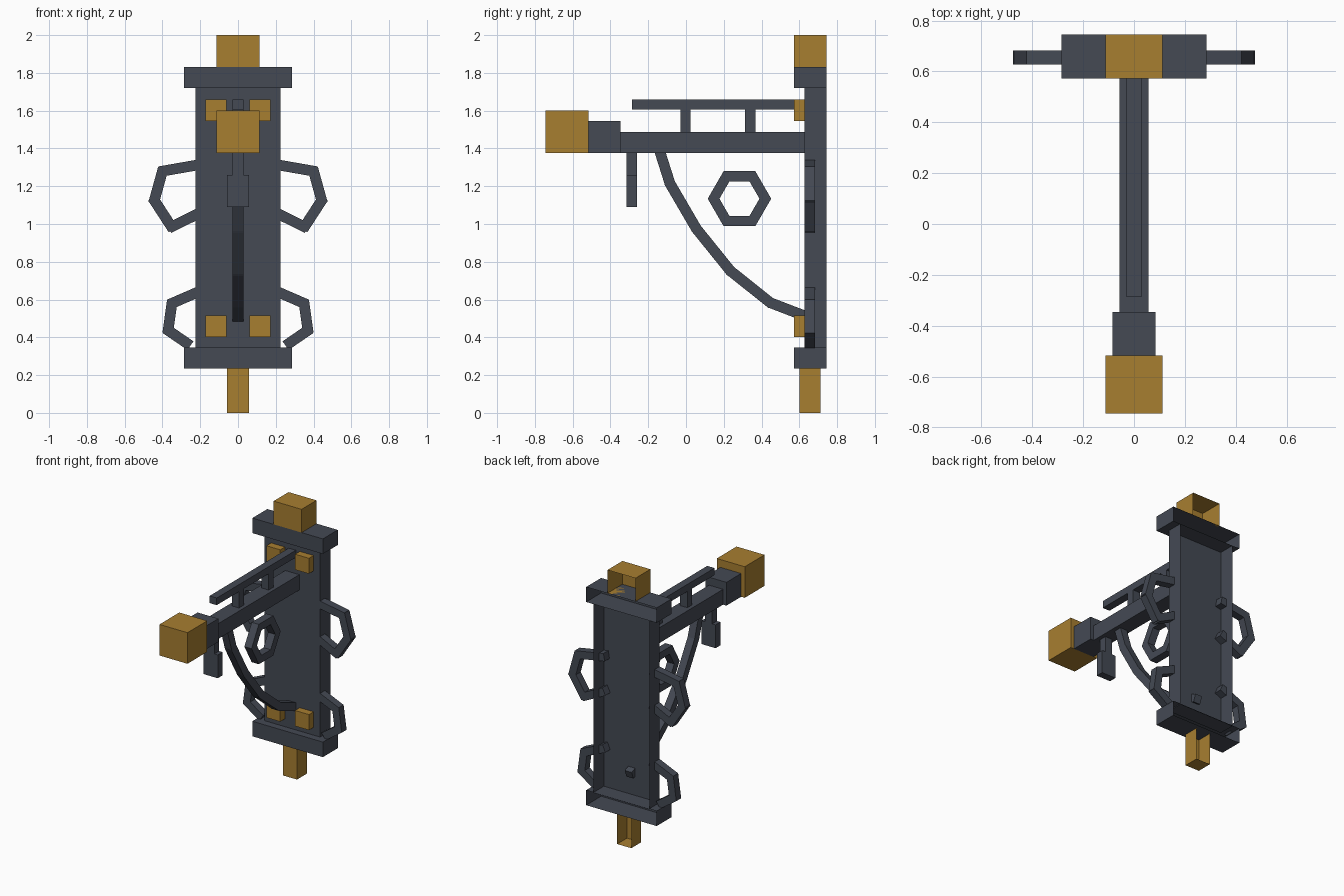
import bpy, bmesh, math
from mathutils import Vector

cube = bpy.data.objects.get("Cube")
if cube:
    bpy.data.objects.remove(cube, do_unlink=True)


def material(name, rgb):
    m = bpy.data.materials.new(name)
    m.use_nodes = True
    m.diffuse_color = (*rgb, 1)
    bsdf = next(n for n in m.node_tree.nodes if n.type == 'BSDF_PRINCIPLED')
    bsdf.inputs["Base Color"].default_value = (*rgb, 1)
    return m


IRON = material("dark iron", (0.058, 0.067, 0.088))
BRASS = material("aged brass", (0.39, 0.21, 0.03))


def finish(name, bm, mat):
    mesh = bpy.data.meshes.new(name)
    bm.to_mesh(mesh)
    bm.free()
    mesh.materials.append(mat)
    obj = bpy.data.objects.new(name, mesh)
    bpy.context.collection.objects.link(obj)
    return obj


def box(name, x, y, z, mat=IRON, open_back=False):
    """Box from (min, max) pairs; open_back leaves out the face towards the wall."""
    bm = bmesh.new()
    bmesh.ops.create_cube(bm, size=1)
    for v in bm.verts:
        v.co = Vector([(a + b) / 2 + c * (b - a) for (a, b), c in zip((x, y, z), v.co)])
    if open_back:
        bm.normal_update()
        back = [f for f in bm.faces if f.normal.y > 0.9]
        bmesh.ops.delete(bm, geom=back, context='FACES_ONLY')
    return finish(name, bm, mat)


def bar_chain(name, points, side, half, extend):
    """Straight square bars along a path, each running a little past its joints."""
    bm = bmesh.new()
    side = Vector(side)
    points = [Vector(p) for p in points]
    for a, b in zip(points, points[1:]):
        along = (b - a).normalized()
        across = along.cross(side)
        mid, length = (a + b) / 2, (b - a).length / 2 + extend
        for v in bmesh.ops.create_cube(bm, size=2)["verts"]:
            c = v.co.copy()
            v.co = mid + along * c.x * length + across * c.y * half + side * c.z * half
    bmesh.ops.recalc_face_normals(bm, faces=bm.faces)
    return finish(name, bm, IRON)


def sym(half):
    return (-half, half)


BACK = 0.745

# Back plate with its cross bars and finials, hollow towards the wall
box("back_plate", sym(0.225), (0.627, BACK), (0.34, 1.72), open_back=True)
box("upper_cross_bar", sym(0.285), (0.573, BACK), (1.72, 1.83), open_back=True)
box("lower_cross_bar", sym(0.285), (0.573, BACK), (0.235, 0.345), open_back=True)
box("top_finial", sym(0.113), (0.573, BACK), (1.83, 2.0), BRASS, True)
box("bottom_finial", sym(0.057), (0.6, 0.713), (0, 0.235), BRASS, True)

# Rivets on the plate
for height, z in (("upper", (1.545, 1.658)), ("lower", (0.402, 0.516))):
    box(height + "_left_rivet", (0.06, 0.172), (0.573, 0.627), z, BRASS, True)
    box(height + "_right_rivet", (-0.172, -0.06), (0.573, 0.627), z, BRASS, True)

# Arm, collar and end cap
box("arm", sym(0.057), (-0.347, 0.627), (1.375, 1.487), open_back=True)
box("arm_collar", sym(0.084), (-0.517, -0.347), (1.375, 1.545))
box("arm_end_cap", sym(0.113), (-BACK, -0.517), (1.375, 1.602), BRASS)

# Rail on two posts above the arm
box("rail", sym(0.029), (-0.287, 0.627), (1.606, 1.658), open_back=True)
box("front_rail_post", sym(0.029), (-0.03, 0.025), (1.487, 1.606))
box("rear_rail_post", sym(0.029), (0.313, 0.367), (1.487, 1.606))

# Hanger under the arm
box("hanger_stem", sym(0.029), (-0.315, -0.26), (1.26, 1.375))
box("hanger_weight", sym(0.057), (-0.315, -0.26), (1.09, 1.26))

# Curved brace from arm to plate
brace = [(-0.15, 1.42), (-0.085, 1.215), (0.055, 0.975), (0.235, 0.752),
         (0.447, 0.583), (0.65, 0.505)]
bar_chain("brace", [(0, y, z) for y, z in brace], (1, 0, 0), 0.028, 0.008)

# Hexagonal ring between arm and brace
bm = bmesh.new()
loops = []
for radius, x in ((0.168, -0.029), (0.168, 0.029), (0.106, 0.029), (0.106, -0.029)):
    loops.append([bm.verts.new((x, 0.283 + radius * math.cos(i * math.pi / 3),
                                1.134 + radius * math.sin(i * math.pi / 3)))
                  for i in range(6)])
for k in range(4):
    a, b = loops[k], loops[(k + 1) % 4]
    for i in range(6):
        j = (i + 1) % 6
        bm.faces.new((a[i], a[j], b[j], b[i]))
bmesh.ops.recalc_face_normals(bm, faces=bm.faces)
finish("hexagon_ring", bm, IRON)

# Bent scrolls on both sides of the plate
upper = [(0.2, 1.315), (0.4, 1.28), (0.443, 1.125), (0.352, 0.985), (0.2, 1.06)]
lower = [(0.2, 0.645), (0.35, 0.58), (0.37, 0.437), (0.265, 0.365)]
for label, sign in (("left", 1), ("right", -1)):
    for height, path in (("upper", upper), ("lower", lower)):
        bar_chain(f"{height}_{label}_scroll", [(sign * x, 0.655, z) for x, z in path],
                  (0, 1, 0), 0.028, 0.016)
